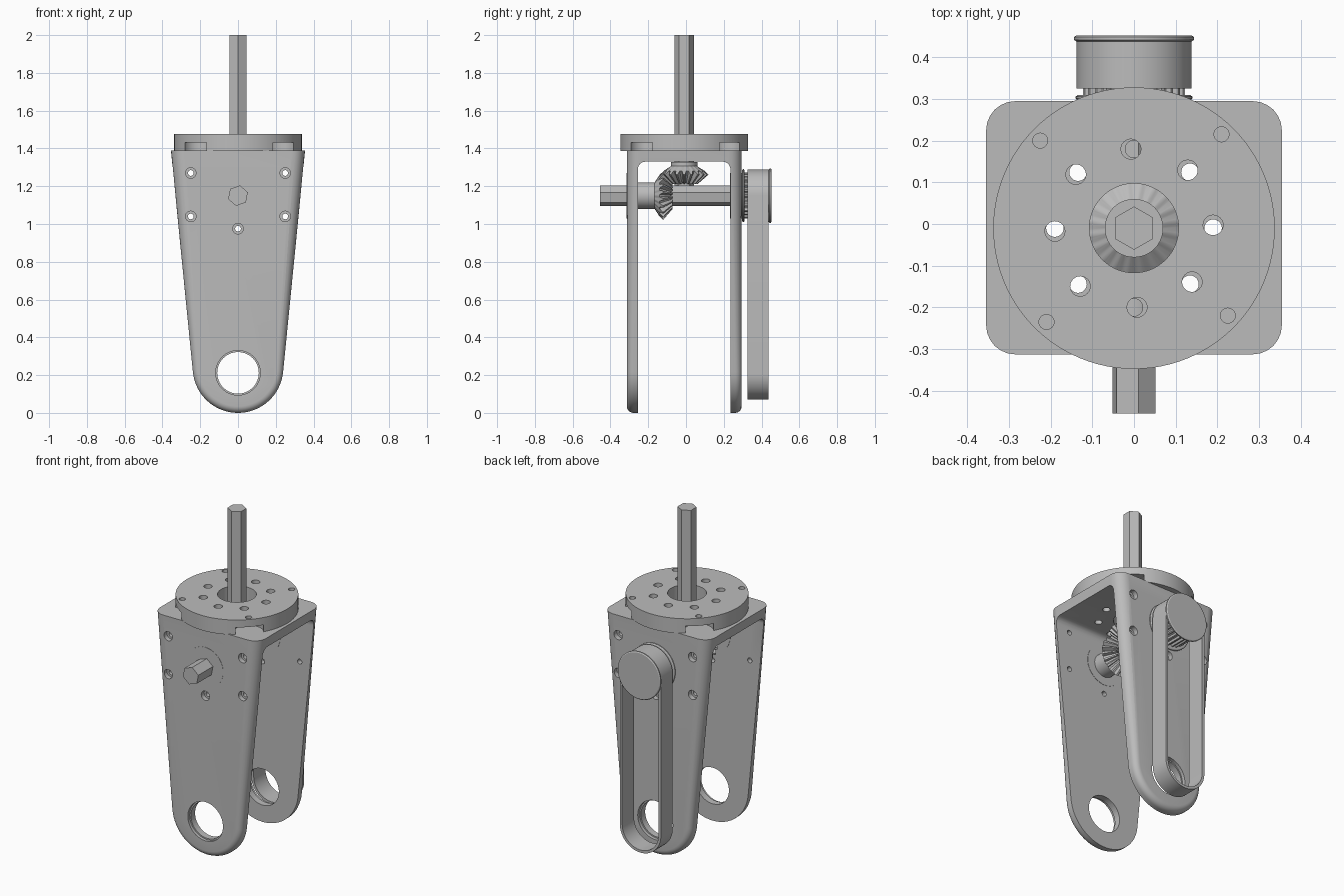
import bpy, bmesh
from math import sin, cos, pi, radians
from mathutils import Matrix, Vector

if "Cube" in bpy.data.objects:
    bpy.data.objects.remove(bpy.data.objects["Cube"])

grey = bpy.data.materials.new("plain grey")
grey.use_nodes = True
grey.diffuse_color = (0.5, 0.5, 0.5, 1)
grey.node_tree.nodes["Principled BSDF"].inputs["Base Color"].default_value = (0.5, 0.5, 0.5, 1)

CY, CZ = -0.01, 1.15                       # upright axis y, cross axis z
UP = Matrix.Translation((0, CY, 0))
CROSS = Matrix.Translation((0, 0, CZ)) @ Matrix.Rotation(-pi / 2, 4, 'X')   # local z -> +y
APEX = Matrix.Translation((0, CY, CZ))


def loft(bm, rings, m=Matrix(), closed=False):
    """Skin equal-length rings; cap the ends or join last to first."""
    loops = [[bm.verts.new(m @ Vector(p)) for p in r] for r in rings]
    pairs = list(zip(loops, loops[1:]))
    if closed:
        pairs.append((loops[-1], loops[0]))
    else:
        bm.faces.new(loops[0])
        bm.faces.new(loops[-1])
    n = len(loops[0])
    for a, b in pairs:
        for i in range(n):
            j = (i + 1) % n
            bm.faces.new((a[i], a[j], b[j], b[i]))


def circle(r, h, n=64, phase=0.0):
    return [(r * cos(phase + 2 * pi * i / n), r * sin(phase + 2 * pi * i / n), h) for i in range(n)]


def lathe(bm, profile, m=Matrix(), n=64, phase=0.0):
    loft(bm, [circle(r, h, n, phase) for r, h in profile], m)


def toothed(teeth, root, tip, phase=0.0):
    """Ring of teeth; root and tip are (radius, height)."""
    pts = []
    for i in range(teeth):
        for f, (r, h) in ((-0.32, root), (-0.14, tip), (0.14, tip), (0.32, root)):
            a = 2 * pi * (i + f + phase) / teeth
            pts.append((r * cos(a), r * sin(a), h))
    return pts


def finish(name, bm, cutter=None, angle=30):
    """Turn a bmesh into a shaded object, with an optional cut."""
    def make(nm, b):
        bmesh.ops.recalc_face_normals(b, faces=b.faces)
        me = bpy.data.meshes.new(nm)
        b.to_mesh(me)
        b.free()
        o = bpy.data.objects.new(nm, me)
        bpy.context.collection.objects.link(o)
        return o
    ob = make(name, bm)
    if cutter:
        cut = make(name + "_cutter", cutter)
        cut.hide_render = True
        mod = ob.modifiers.new("cut", 'BOOLEAN')
        mod.object, mod.operation, mod.solver = cut, 'DIFFERENCE', 'EXACT'
        deps = bpy.context.evaluated_depsgraph_get()
        me = bpy.data.meshes.new_from_object(ob.evaluated_get(deps))
        ob.modifiers.clear()
        ob.data = me
        bpy.data.objects.remove(cut)
    ob.data.materials.clear()
    ob.data.materials.append(grey)
    bpy.ops.object.select_all(action='DESELECT')
    ob.select_set(True)
    bpy.context.view_layer.objects.active = ob
    bpy.ops.object.shade_smooth_by_angle(angle=radians(angle))
    return ob


# Fork bracket: tapered outline lofted front to back with rounded ends
FRONT, BACK, TOP = -0.313, 0.295, 1.39


def fork_ring(t, end, inward):
    inset, depth = 1 - sin(t), 1 - cos(t)
    big, small = 0.07, 0.035
    pts = [(0.355 - big * inset, end + inward * big * depth, TOP)]
    for i in range(33):
        a = radians(-5.6 - i * 168.8 / 32)
        r = 0.24 - small * inset
        pts.append((r * cos(a), end + inward * small * depth, 0.24 + r * sin(a)))
    pts.append((-0.355 + big * inset, end + inward * big * depth, TOP))
    return pts


steps = [i * pi / 12 for i in range(7)]
fork = bmesh.new()
loft(fork, [fork_ring(t, FRONT, 1) for t in steps] + [fork_ring(t, BACK, -1) for t in reversed(steps)])

# Fork cuts: inner gap with rounded corners, pivot, screw and shaft holes
cut = bmesh.new()
y0, y1, roof, rad = -0.255, 0.235, 1.33, 0.04
gap = [(y0, -0.1)]
for cy, start in ((y0 + rad, 180), (y1 - rad, 90)):
    for i in range(7):
        a = radians(start - i * 15)
        gap.append((cy + rad * cos(a), roof - rad + rad * sin(a)))
gap.append((y1, -0.1))
loft(cut, [[(x, y, z) for y, z in gap] for x in (-0.5, 0.5)])
finish_fork = finish("fork_bracket", fork, cut)

fork = bmesh.new()
fork.from_mesh(finish_fork.data)
bpy.data.objects.remove(finish_fork)
cut = bmesh.new()
for x, z in ((-0.25, 1.27), (0.25, 1.27), (-0.25, 1.04), (0.25, 1.04), (0, 0.975)):
    m = Matrix.Translation((x, 0, z - CZ)) @ CROSS
    lathe(cut, [(0.028, -0.4), (0.028, -0.285), (0.015, -0.285), (0.015, 0.265), (0.028, 0.265), (0.028, 0.4)], m, 24)
pivot = Matrix.Translation((0, 0, 0.212 - CZ)) @ CROSS
lathe(cut, [(0.118, -0.4), (0.118, -0.295), (0.11, -0.295), (0.11, 0.275), (0.118, 0.275), (0.118, 0.4)], pivot)
lathe(cut, [(0.107, 1.3), (0.107, 1.5)], UP)
for i in range(8):
    a = i * pi / 4
    lathe(cut, [(0.021, 1.3), (0.021, 1.5)], Matrix.Translation((0.19 * cos(a), CY + 0.19 * sin(a), 0)), 24)
finish("fork_bracket", fork, cut)

# Round mounting plate with bolt holes and four pockets underneath
plate = bmesh.new()
lathe(plate, [(0.338, TOP - 0.003), (0.338, 1.477)], UP, 96)
cut = bmesh.new()
lathe(cut, [(0.107, 1.3), (0.107, 1.6)], UP)
for i in range(8):
    a = i * pi / 4 + radians(2.2)
    lathe(cut, [(0.024, 1.3), (0.024, 1.6)], Matrix.Translation((0.19 * cos(a), CY + 0.19 * sin(a), 0)), 24)
for i in range(4):
    a = i * pi / 2 + radians(47)
    m = Matrix.Translation((0.308 * cos(a), CY + 0.308 * sin(a), 0))
    lathe(cut, [(0.082, 1.3), (0.082, 1.432), (0.018, 1.432), (0.018, 1.6)], m, 32)
finish("mounting_plate", plate, cut)

# Hexagonal shafts
bm = bmesh.new()
lathe(bm, [(0.052, 1.205), (0.052, 2.0)], UP, 6, pi / 2)
finish("upright_shaft", bm)
bm = bmesh.new()
lathe(bm, [(0.055, -0.455), (0.055, 0.45)], CROSS, 6, radians(-19))
finish("cross_shaft", bm)


# Meshing bevel gears sharing one cone apex
def bevel_gear(name, m, hub_end, phase):
    teeth, r, s = 20, 0.12, 0.55
    root, tip = (r - 0.011, r + 0.011), (r + 0.009, r - 0.009)
    outer = toothed(teeth, root, tip, phase)
    inner = [tuple(s * c for c in p) for p in outer]
    turn = 2 * pi * (phase - 0.32) / teeth
    n = teeth * 4
    b = bmesh.new()
    loft(b, [circle(0.07, hub_end, n, turn), circle(0.07, 0.156, n, turn),
             outer, inner, circle(0.04, s * r, n, turn)], m)
    finish(name, b)


bevel_gear("upright_bevel_gear", APEX, 0.178, 0)
bevel_gear("cross_bevel_gear", APEX @ Matrix.Rotation(pi / 2, 4, 'X'), 0.245, 0.5)

# Shaft bearings seated in both arms
for name, a, b in (("front_bearing", FRONT - 0.0015, -0.253), ("back_bearing", 0.233, BACK + 0.001)):
    bm = bmesh.new()
    lathe(bm, [(0.12, a), (0.12, b)], CROSS)
    finish(name, bm)

# Toothed pulley with two flanges
bm = bmesh.new()
loft(bm, [toothed(26, (0.11, h), (0.122, h)) for h in (0.305, 0.442)], CROSS)
finish("pulley_teeth", bm)
for name, r, a, b in (("inner_flange", 0.14, 0.297, 0.31), ("outer_flange", 0.144, 0.438, 0.453)):
    bm = bmesh.new()
    lathe(bm, [(r - 0.006, a), (r, a + 0.004), (r, b - 0.004), (r - 0.006, b)], CROSS)
    finish(name, bm)


# Drive belt loop
def belt_ring(r, y):
    pts = []
    for z, start in ((CZ, 0), (0.208, 180)):
        for i in range(33):
            a = radians(start + i * 180 / 32)
            pts.append((r * cos(a), y, z + r * sin(a)))
    return pts


bm = bmesh.new()
loft(bm, [belt_ring(0.138, 0.325), belt_ring(0.138, 0.438), belt_ring(0.122, 0.438), belt_ring(0.122, 0.325)], closed=True)
finish("drive_belt", bm)
